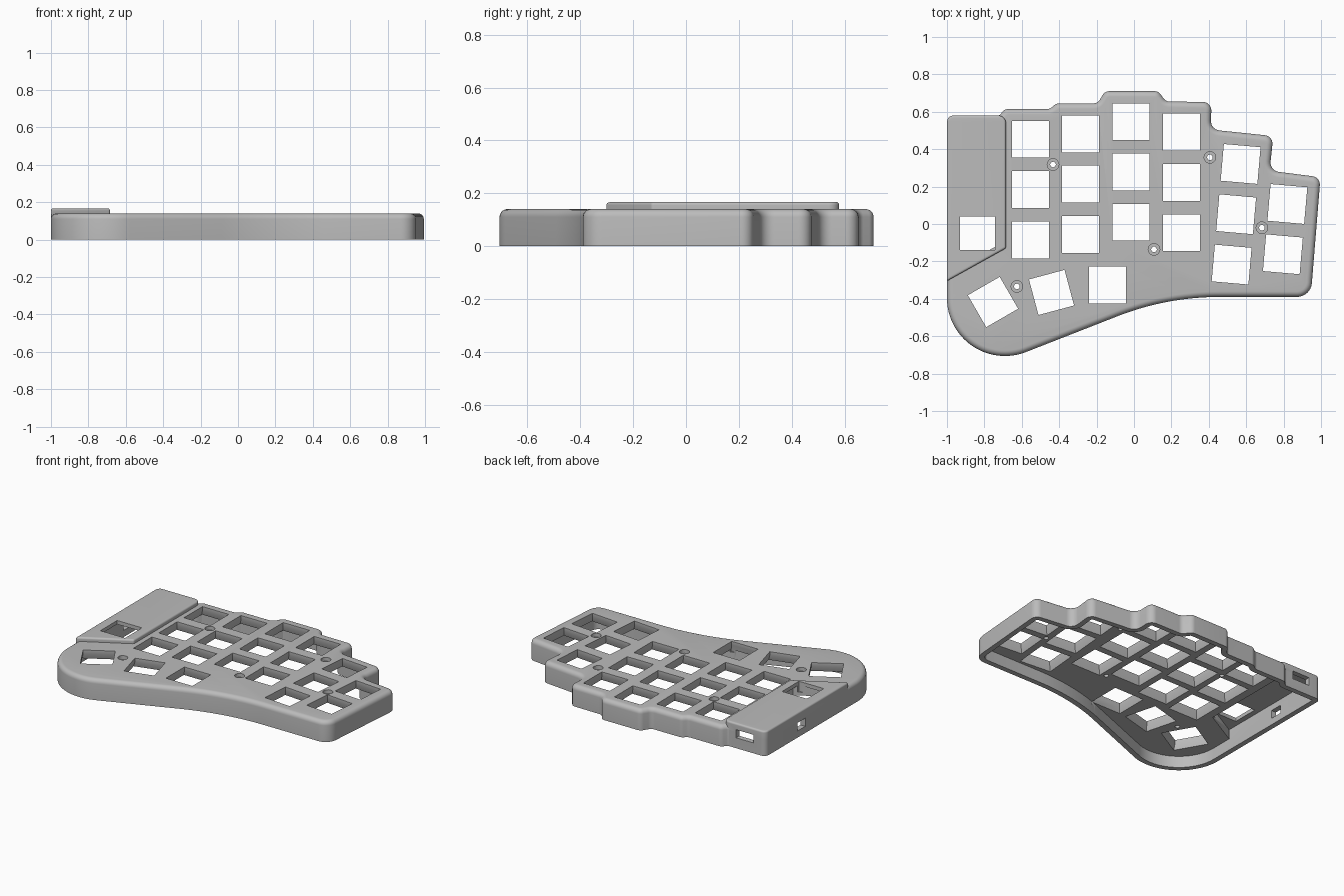
import bpy, bmesh
from math import sin, cos, tan, pi, radians
from mathutils import Vector, Matrix

if "Cube" in bpy.data.objects:
    bpy.data.objects.remove(bpy.data.objects["Cube"])

grey = bpy.data.materials.new("case grey")
grey.use_nodes = True
grey.diffuse_color = (0.5, 0.5, 0.5, 1)
grey.node_tree.nodes["Principled BSDF"].inputs["Base Color"].default_value = (0.5, 0.5, 0.5, 1)


def outline(corners, inset=0):
    """Rounded polygon from (x, y, radius) corners, moved inward by inset."""
    pts = [Vector(c[:2]) for c in corners]
    result = []
    for i, p in enumerate(pts):
        d1 = (p - pts[i - 1]).normalized()
        d2 = (pts[(i + 1) % len(pts)] - p).normalized()
        n1, n2 = Vector((-d1.y, d1.x)), Vector((-d2.y, d2.x))
        corner = p + inset * (n1 + n2) / (1 + n1.dot(n2))
        turn = -d1.angle_signed(d2)
        side = 1 if turn > 0 else -1
        r = max(corners[i][2] - side * inset, 0.004)
        steps = 32 if r > 0.2 else 8
        start = corner - d1 * r * tan(abs(turn) / 2)
        centre = start + n1 * side * r
        for k in range(steps + 1):
            result.append(centre + Matrix.Rotation(turn * k / steps, 2) @ (start - centre))
    return result


def loft(bm, rings):
    """Closed solid through stacked (points, height) rings."""
    loops = [[bm.verts.new((p[0], p[1], z)) for p in pts] for pts, z in rings]
    n = len(loops[0])
    for a, b in zip(loops, loops[1:]):
        for i in range(n):
            j = (i + 1) % n
            bm.faces.new((a[i], a[j], b[j], b[i]))
    bm.faces.new(loops[0][::-1])
    bm.faces.new(loops[-1])


def make(name, *solids):
    bm = bmesh.new()
    for rings in solids:
        loft(bm, rings)
    bmesh.ops.recalc_face_normals(bm, faces=bm.faces)
    mesh = bpy.data.meshes.new(name)
    bm.to_mesh(mesh)
    bm.free()
    mesh.materials.append(grey)
    ob = bpy.data.objects.new(name, mesh)
    bpy.context.collection.objects.link(ob)
    return ob


def rounded_slab(corners, top, fillet):
    rings = [(outline(corners), 0)]
    for k in range(7):
        a = k / 6 * pi / 2
        rings.append((outline(corners, fillet * (1 - cos(a))), top - fillet * (1 - sin(a))))
    return rings


def square(x, y, w, h=None, turn=0):
    h = h or w
    c, s = cos(radians(turn)), sin(radians(turn))
    return [(x + c * u * w / 2 - s * v * h / 2, y + s * u * w / 2 + c * v * h / 2)
            for u, v in ((-1, -1), (1, -1), (1, 1), (-1, 1))]


def circle(x, y, r, n=24):
    return [(x + r * cos(2 * pi * i / n), y + r * sin(2 * pi * i / n)) for i in range(n)]


def combine(target, tool, operation):
    mod = target.modifiers.new(tool.name, "BOOLEAN")
    mod.operation, mod.solver, mod.object = operation, "EXACT", tool
    bpy.context.view_layer.objects.active = target
    bpy.ops.object.modifier_apply(modifier=mod.name)
    bpy.data.objects.remove(tool)


# Outer shapes: stepped body and the raised controller cover
body = [(-1, -.85, .31), (.175, -.39, 1.5), (.945, -.39, .08), (.997, .25, .045),
        (.725, .285, .05), (.745, .47, .045), (.41, .505, .05), (.415, .652, .045),
        (.17, .655, .04), (.13, .71, .04), (-.155, .71, .04), (-.195, .645, .04),
        (-.415, .645, .04), (-.45, .615, .04), (-.69, .615, .04), (-.72, .58, .02),
        (-1, .58, .035)]
cover = [(-1, -.305, .005), (-.685, -.13, .015), (-.685, .58, .04), (-1, .58, .035)]

case = make("keyboard_case", rounded_slab(body, .14, .03))
combine(case, make("controller_cover", rounded_slab(cover, .167, .012)), "UNION")

# Hollow underside, deeper below the cover
wall = .035
for name, corners, top in (("body_cavity", body, .078), ("cover_cavity", cover, .142)):
    pts = outline(corners, wall)
    combine(case, make(name, [(pts, -.05), (pts, top)]), "DIFFERENCE")

# Key positions: four straight columns, two tilted columns, thumb keys
pitch = .269
keys = [(x, y - pitch * row, 0)
        for x, y in ((-.553, .453), (-.286, .482), (-.016, .547), (.254, .491))
        for row in range(3)]
for x, y, rows in ((.57, .321, 3), (.82, .107, 2)):
    keys += [(x - .024 * row, y - pitch * row, -5) for row in range(rows)]
keys += [(-.142, -.326, 0), (-.441, -.366, 15), (-.754, -.417, 30)]

# Key openings flare out below a thin lip
key_cut = [[(square(x, y, .236, turn=t), .06), (square(x, y, .197, turn=t), .115),
            (square(x, y, .197, turn=t), .2)] for x, y, t in keys]
combine(case, make("key_openings", *key_cut), "DIFFERENCE")
knob = square(-.837, -.05, .185, .18)
combine(case, make("cover_opening", [(knob, .1), (knob, .25)]), "DIFFERENCE")

# Counterbored screw holes
screws = ((-.433, .318), (.406, .356), (.684, -.02), (.107, -.136), (-.626, -.334))
screw_cut = [[(circle(x, y, .015), .03), (circle(x, y, .015), .115),
              (circle(x, y, .031), .115), (circle(x, y, .031), .2)] for x, y in screws]
combine(case, make("screw_holes", *screw_cut), "DIFFERENCE")

# Cable port in the back wall and small opening in the side wall
port = square(-.845, .57, .13, .12)
side = square(-1, .2, .12, .085)
combine(case, make("cable_port", [(port, .07), (port, .125)]), "DIFFERENCE")
combine(case, make("side_opening", [(side, .045), (side, .1)]), "DIFFERENCE")

# Smooth rounded edges, keep the crisp ones
bpy.ops.object.select_all(action="DESELECT")
case.select_set(True)
bpy.context.view_layer.objects.active = case
bpy.ops.object.shade_smooth_by_angle(angle=radians(30))
